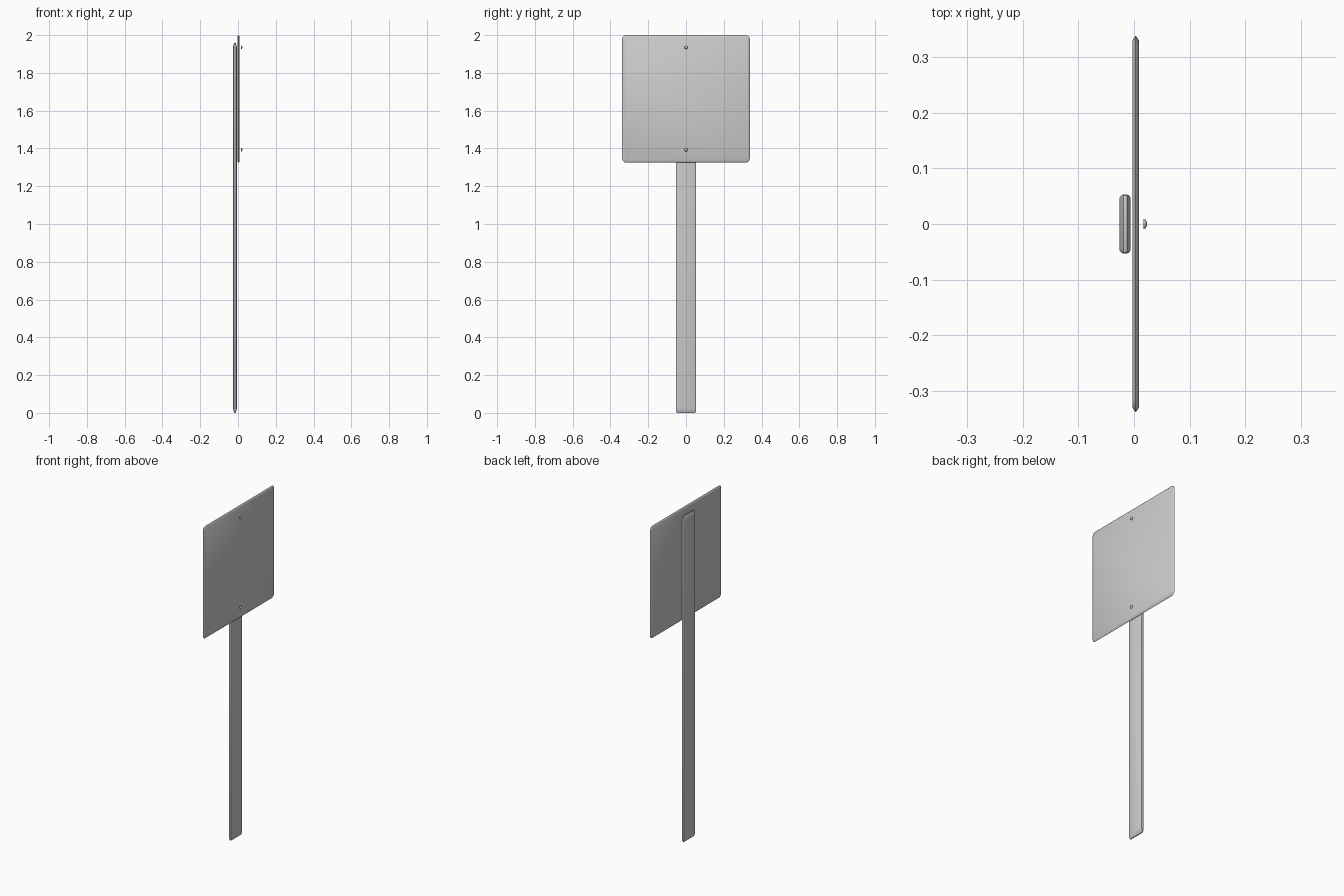
import bpy, bmesh
from math import sin, cos, pi

if "Cube" in bpy.data.objects:
    bpy.data.objects.remove(bpy.data.objects["Cube"])


def make_object(name, bm, angle=0.6):
    bmesh.ops.recalc_face_normals(bm, faces=bm.faces)
    mesh = bpy.data.meshes.new(name)
    bm.to_mesh(mesh)
    bm.free()
    ob = bpy.data.objects.new(name, mesh)
    bpy.context.collection.objects.link(ob)
    bpy.ops.object.select_all(action='DESELECT')
    ob.select_set(True)
    bpy.context.view_layer.objects.active = ob
    bpy.ops.object.shade_smooth_by_angle(angle=angle)
    return ob


def rounded_rect(half_y, half_z, radius, segs):
    pts = []
    for i, (sy, sz) in enumerate(((1, 1), (-1, 1), (-1, -1), (1, -1))):
        for s in range(segs + 1):
            a = (i + s / segs) * pi / 2
            pts.append((sy * (half_y - radius) + radius * cos(a),
                        sz * (half_z - radius) + radius * sin(a)))
    return pts


def loft(name, rings, angle=0.6):
    bm = bmesh.new()
    loops = [[bm.verts.new(p) for p in ring] for ring in rings]
    n = len(loops[0])
    for a, b in zip(loops, loops[1:]):
        for i in range(n):
            j = (i + 1) % n
            bm.faces.new((a[i], a[j], b[j], b[i]))
    bm.faces.new(loops[0])
    bm.faces.new(loops[-1])
    return make_object(name, bm, angle)


def slab(name, half_y, z0, z1, radius, segs, stations):
    # stations: (x, inset in y, inset in z)
    cz, hz = (z0 + z1) / 2, (z1 - z0) / 2
    outline = rounded_rect(half_y, hz, radius, segs)
    return loft(name, [[(x, y * (1 - iy / half_y), cz + z * (1 - iz / hz))
                        for y, z in outline] for x, iy, iz in stations])


# square sign plate with softened rim
slab("sign_plate", 0.338, 1.325, 2.0, 0.022, 5,
     [(-0.003, 0.008, 0.008), (0.001, 0.002, 0.002), (0.003, 0, 0),
      (0.005, 0.002, 0.002), (0.009, 0.008, 0.008)])

# flat post with chamfered edges and tapered ends
slab("post", 0.053, 0.0, 1.96, 0.007, 2,
     [(-0.026, 0.006, 0.022), (-0.0225, 0.001, 0.008), (-0.019, 0, 0),
      (-0.013, 0, 0), (-0.0095, 0.001, 0.008), (-0.006, 0.006, 0.022)])

# domed bolt heads
for label, z in (("upper", 1.935), ("lower", 1.393)):
    profile = [(0.017, 0.009), (0.0195, 0.0085), (0.0218, 0.0063), (0.023, 0.003)]
    loft(label + "_bolt", [[(x, r * cos(2 * pi * k / 12), z + r * sin(2 * pi * k / 12))
                            for k in range(12)] for x, r in profile], 0.9)
